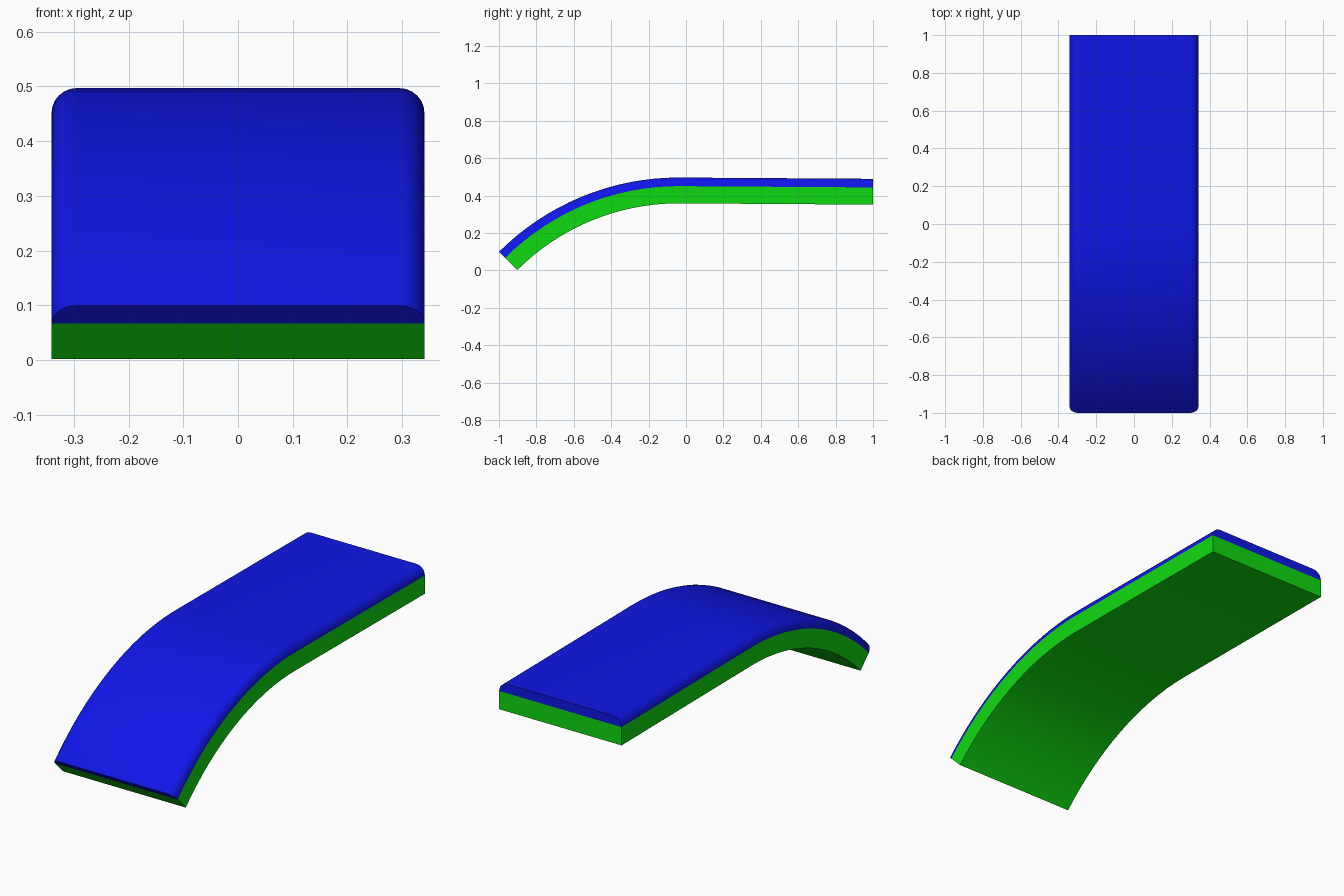
import bpy, bmesh, math

if "Cube" in bpy.data.objects:
    bpy.data.objects.remove(bpy.data.objects["Cube"])

R, ANGLE, STEPS = 1.358, math.radians(45), 16   # bend of the top surface
APEX_Y, TOP_Z, END_Z = -0.04, 0.497, 0.49
HALF_W, TRIM, THICK = 0.341, 0.046, 0.138

# Side path of the top surface: (y, z, tilt from vertical)
path = []
for i in range(STEPS + 1):
    a = ANGLE * (1 - i / STEPS)
    path.append((APEX_Y - R * math.sin(a), TOP_Z - R * (1 - math.cos(a)), a))
path.append((1.0, END_Z, 0.0))


def sweep(name, section, color):
    """Sweep a closed (x, depth) section along the path."""
    bm = bmesh.new()
    rings = [[bm.verts.new((x, y + d * math.sin(a), z - d * math.cos(a)))
              for x, d in section] for y, z, a in path]
    n = len(section)
    for r, s in zip(rings, rings[1:]):
        for i in range(n):
            j = (i + 1) % n
            bm.faces.new((r[i], r[j], s[j], s[i]))
    bm.faces.new(rings[0])
    bm.faces.new(rings[-1][::-1])
    bmesh.ops.recalc_face_normals(bm, faces=bm.faces)
    mesh = bpy.data.meshes.new(name)
    bm.to_mesh(mesh)
    bm.free()
    mat = bpy.data.materials.new(name + "_color")
    mat.diffuse_color = color
    mat.use_nodes = True
    mat.node_tree.nodes["Principled BSDF"].inputs["Base Color"].default_value = mat.diffuse_color
    mesh.materials.append(mat)
    obj = bpy.data.objects.new(name, mesh)
    bpy.context.collection.objects.link(obj)
    bpy.ops.object.select_all(action='DESELECT')
    obj.select_set(True)
    bpy.context.view_layer.objects.active = obj
    bpy.ops.object.shade_smooth_by_angle(angle=math.radians(30))
    return obj


# Upper layer with rounded long edges
right = [(HALF_W - TRIM + TRIM * math.sin(t), TRIM - TRIM * math.cos(t))
         for t in (math.pi / 2 * k / 6 for k in range(7))]
left = [(-x, d) for x, d in reversed(right)]
sweep("top_layer", right + left, (0.005, 0.008, 0.8, 1))

# Lower slab with square edges
sweep("base_layer", [(HALF_W, TRIM), (HALF_W, THICK), (-HALF_W, THICK), (-HALF_W, TRIM)],
      (0.005, 0.7, 0.005, 1))
